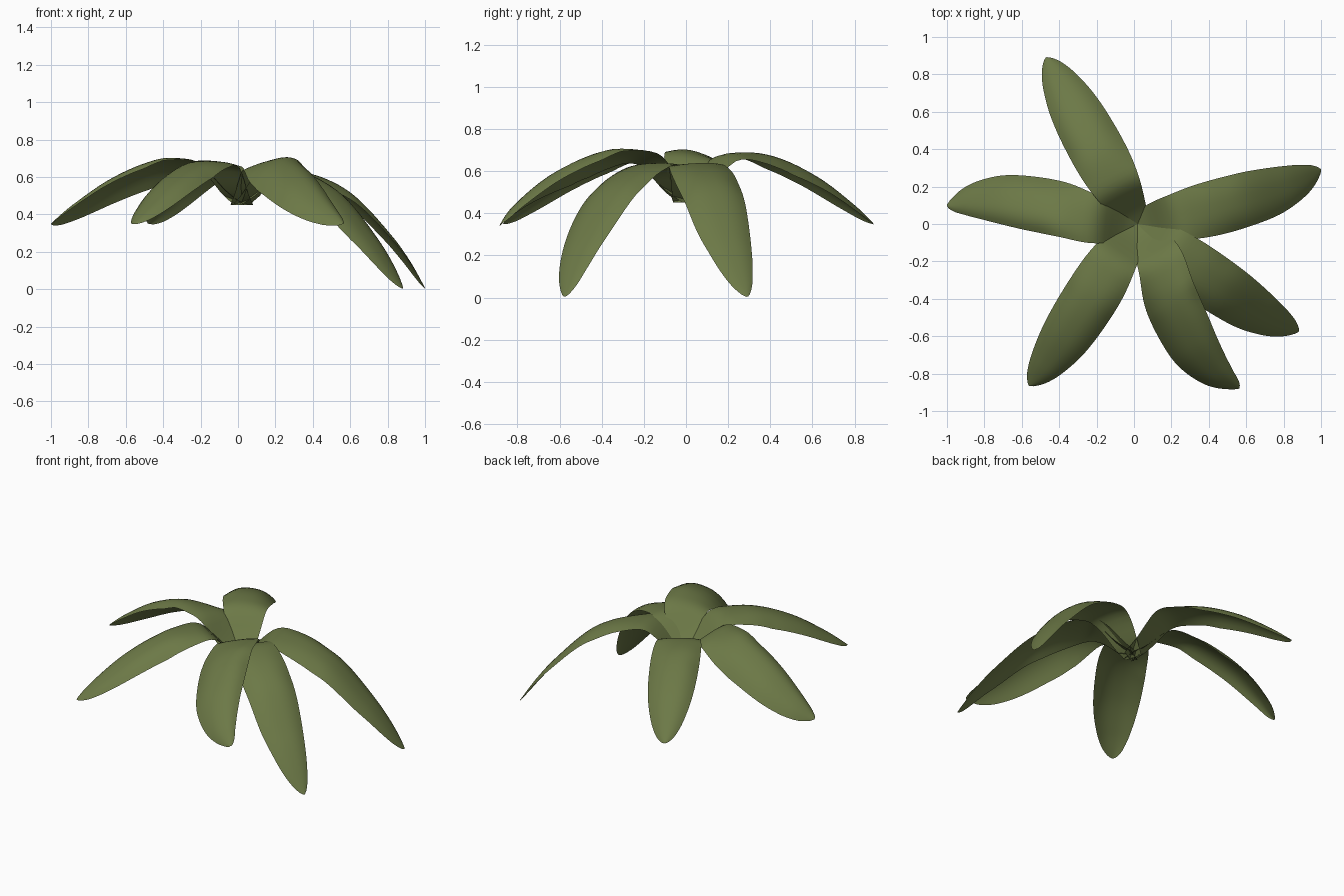
import bpy, bmesh, math

if "Cube" in bpy.data.objects:
    bpy.data.objects.remove(bpy.data.objects["Cube"])

green = bpy.data.materials.new("olive green")
green.diffuse_color = (0.15, 0.19, 0.062, 1)
green.use_nodes = True
green.node_tree.nodes["Principled BSDF"].inputs["Base Color"].default_value = green.diffuse_color

# keys are (distance from centre, value)
HALF_WIDTH = [(-0.02, .058), (.07, .088), (.2, .124), (.35, .145), (.55, .146), (.72, .13),
              (.86, .095), (.94, .06), (.985, .025), (1, .004)]
HIGH_ARCH = [(-0.02, .45), (.06, .51), (.13, .585), (.2, .66), (.28, .685), (.46, .672),
             (.68, .58), (.88, .447), (1, .35)]
LOW_ARCH = [(-0.02, .45), (.06, .51), (.13, .58), (.2, .63), (.28, .635), (.45, .59),
            (.6, .5), (.8, .29), (.9, .16), (1, .005)]
LATE_BEND = [(-0.02, 0), (.2, 0), (.4, .65), (.6, .95), (.75, 1), (.9, .65), (1, 0)]
EARLY_BEND = [(-0.02, 0), (.1, .2), (.2, .6), (.4, .9), (.6, 1), (.75, 1), (.9, .6), (1, 0)]


def curve(keys, t):
    """Smooth curve through the keys."""
    n = len(keys)

    def slope(i):
        a, b = keys[max(i - 1, 0)], keys[min(i + 1, n - 1)]
        return (b[1] - a[1]) / (b[0] - a[0])
    i = 0
    while i < n - 2 and t > keys[i + 1][0]:
        i += 1
    (x0, y0), (x1, y1) = keys[i], keys[i + 1]
    h = x1 - x0
    s = (t - x0) / h
    return ((2*s**3 - 3*s*s + 1) * y0 + (s**3 - 2*s*s + s) * h * slope(i)
            + (3*s*s - 2*s**3) * y1 + (s**3 - s*s) * h * slope(i + 1))


def leaf(name, tip, arch, bend_keys, bend, roll, droop):
    """Arched blade from the centre to its tip; bend is sideways, roll tilts it."""
    cx, cy = 0.02, 0.0
    dx, dy = tip[0] - cx, tip[1] - cy
    length = math.hypot(dx, dy)
    dx, dy = dx / length, dy / length
    rows, cols = 40, 12
    bm = bmesh.new()
    grid = []
    for i in range(rows + 1):
        s = i / rows
        u = -0.02 + 1.02 * (1 - (1 - s) ** 1.25)
        w = curve(HALF_WIDTH, u)
        mid = bend * curve(bend_keys, u)
        curl = min(max((u - .15) / .35, 0), 1)
        tilt = min(max((u - .1) / .3, 0), 1)
        row = []
        for j in range(cols + 1):
            k = 2 * j / cols - 1
            side = mid + w * k
            z = (curve(arch, u) - curl * droop * (w / .146) * abs(k) ** 2.5
                 + tilt * roll * w * k)
            row.append(bm.verts.new((cx + dx * u * length - dy * side,
                                     cy + dy * u * length + dx * side, z)))
        grid.append(row)
    for a, b in zip(grid, grid[1:]):
        for j in range(cols):
            bm.faces.new((a[j], b[j], b[j + 1], a[j + 1])).smooth = True
    me = bpy.data.meshes.new(name)
    bm.to_mesh(me)
    bm.free()
    me.materials.append(green)
    ob = bpy.data.objects.new(name, me)
    bpy.context.collection.objects.link(ob)


# four raised leaves
leaf("back_leaf", (-.47, .89), HIGH_ARCH, LATE_BEND, 0, .12, .065)
leaf("left_leaf", (-1.0, .10), HIGH_ARCH, LATE_BEND, -.058, .38, .07)
leaf("front_left_leaf", (-.56, -.865), HIGH_ARCH, LATE_BEND, .015, 0, .065)
leaf("front_right_leaf", (.56, -.88), HIGH_ARCH, LATE_BEND, -.085, .42, .07)
# two drooping leaves
leaf("right_front_leaf", (.88, -.575), LOW_ARCH, EARLY_BEND, -.035, .1, .05)
leaf("right_leaf", (1.0, .29), LOW_ARCH, EARLY_BEND, -.037, .1, .05)
